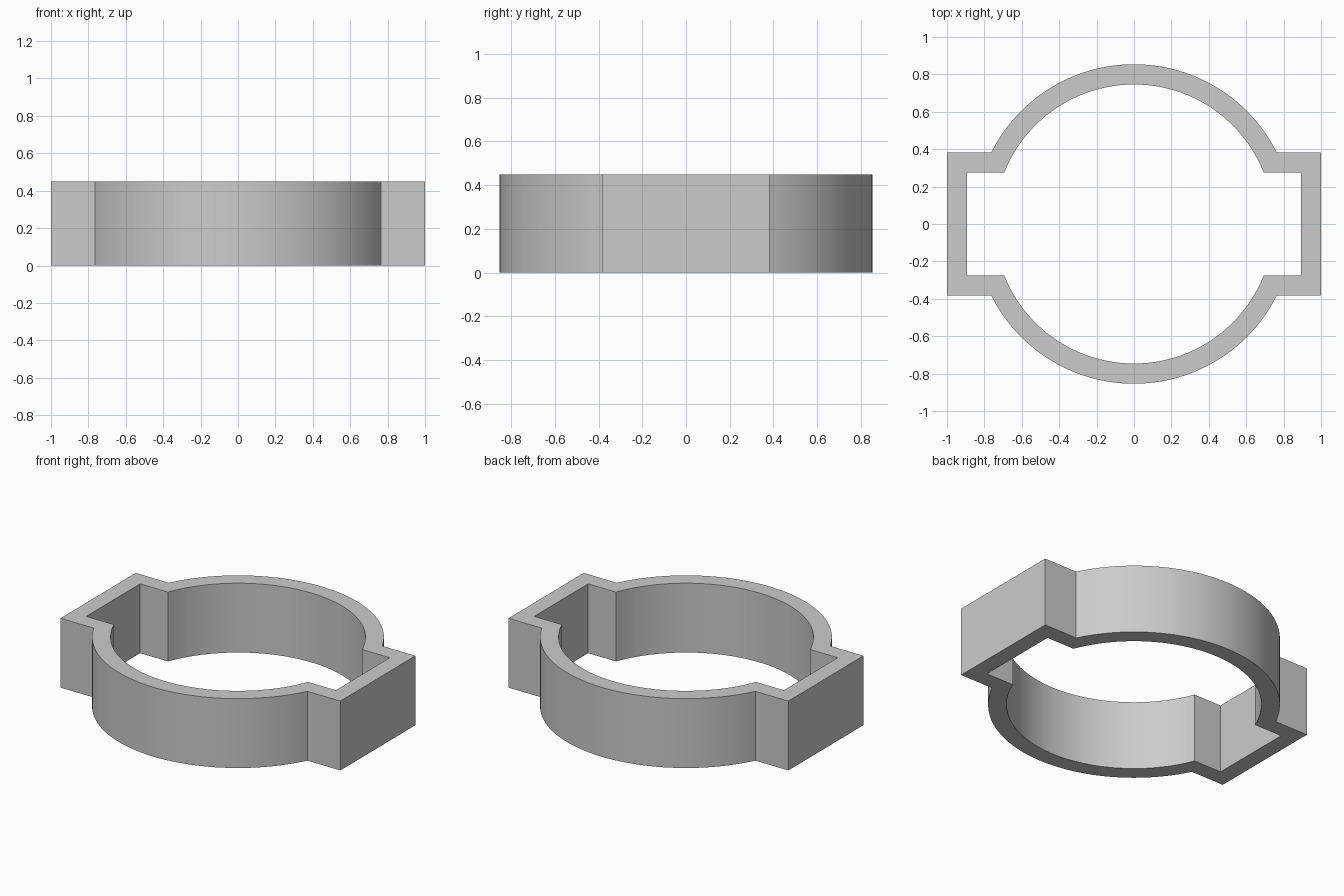
import bpy
import bmesh
from math import asin, pi, sin, cos, radians

HEIGHT = 0.448
WALL = 0.108
ARC_STEPS = 48

old = bpy.data.objects.get("Cube")
if old:
    bpy.data.objects.remove(old, do_unlink=True)

# Single grey material
grey = bpy.data.materials.new("light_grey")
grey.use_nodes = True
colour = (0.6, 0.6, 0.6, 1.0)
grey.diffuse_color = colour
grey.node_tree.nodes["Principled BSDF"].inputs["Base Color"].default_value = colour


def outline(radius, half_x, half_y):
    """Circle joined with a rectangular lug on each side, counter-clockwise."""
    start = asin(half_y / radius)
    points = []
    for side in (1, -1):
        points += [(side * half_x, -side * half_y), (side * half_x, side * half_y)]
        for i in range(ARC_STEPS + 1):
            a = start + (pi - 2 * start) * i / ARC_STEPS
            points.append((side * radius * cos(a), side * radius * sin(a)))
    return points


# Constant-thickness ring wall with open centre
bm = bmesh.new()
outer = outline(0.854, 1.0, 0.383)
inner = outline(0.854 - WALL, 1.0 - WALL, 0.383 - WALL)
rings = [[bm.verts.new((x, y, z)) for x, y in pts]
         for pts, z in ((outer, 0), (outer, HEIGHT), (inner, HEIGHT), (inner, 0))]
count = len(outer)
for r in range(4):
    a, b = rings[r], rings[(r + 1) % 4]
    for i in range(count):
        j = (i + 1) % count
        bm.faces.new((a[i], a[j], b[j], b[i]))
bmesh.ops.recalc_face_normals(bm, faces=bm.faces)

mesh = bpy.data.meshes.new("ring_with_lugs")
bm.to_mesh(mesh)
bm.free()
mesh.materials.append(grey)
ring = bpy.data.objects.new("ring_with_lugs", mesh)
bpy.context.collection.objects.link(ring)

# Smooth curved walls, crisp corners
bpy.ops.object.select_all(action="DESELECT")
ring.select_set(True)
bpy.context.view_layer.objects.active = ring
bpy.ops.object.shade_smooth_by_angle(angle=radians(20))
